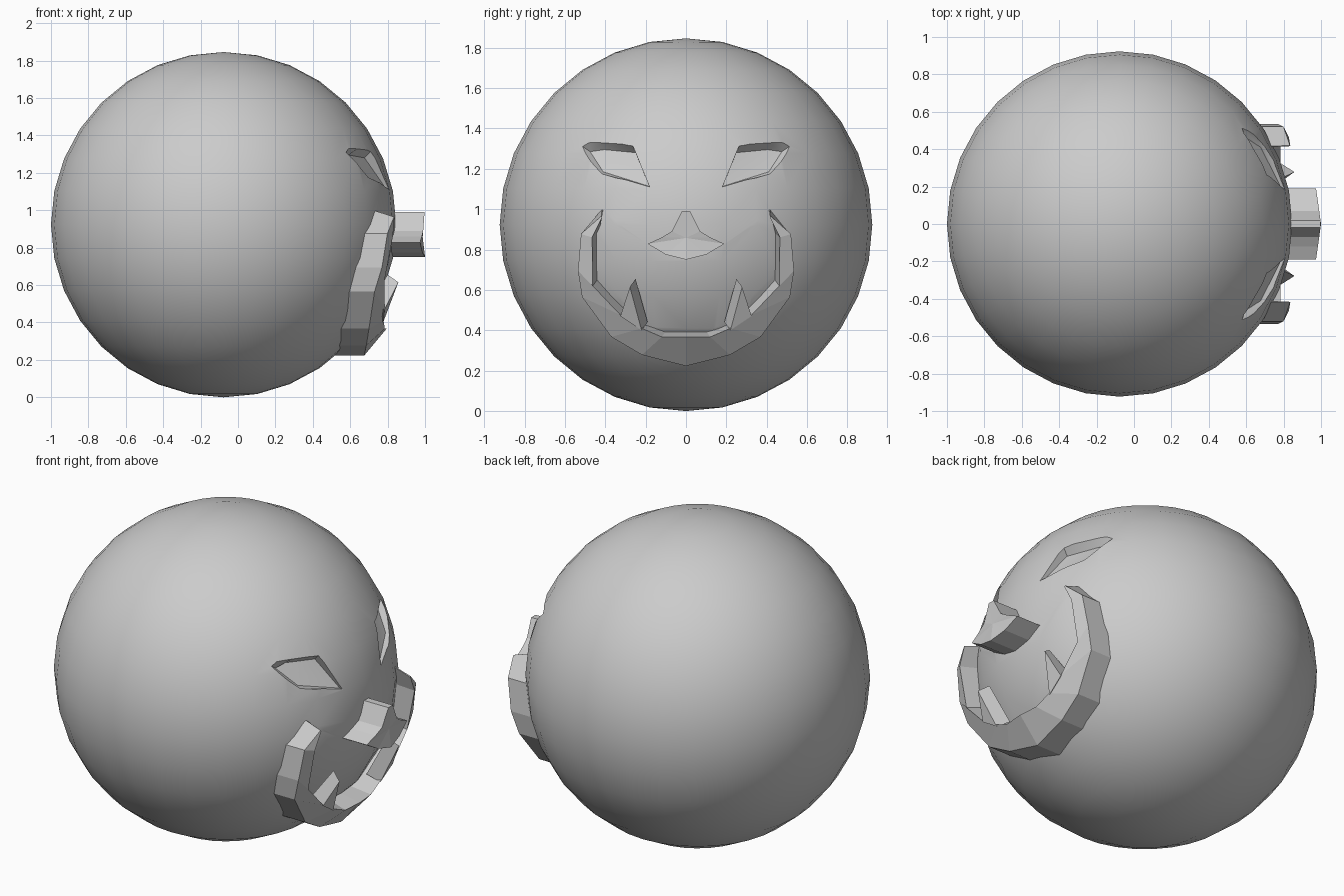
import bpy, bmesh, math
from mathutils import Vector

if "Cube" in bpy.data.objects:
    bpy.data.objects.remove(bpy.data.objects["Cube"])

R, CX, CZ = 0.923, -0.077, 0.923


def on_ball(y, z, off=0.0):
    """Point on the ball's face side (+x) at y, z, pushed along x by off."""
    return Vector((CX + math.sqrt(max(0, R * R - y * y - (z - CZ) ** 2)) + off, y, z))


def make(name, bm):
    bmesh.ops.recalc_face_normals(bm, faces=bm.faces[:])
    me = bpy.data.meshes.new(name)
    bm.to_mesh(me)
    bm.free()
    ob = bpy.data.objects.new(name, me)
    bpy.context.collection.objects.link(ob)
    return ob


def loft(name, front, back):
    """Closed solid between two matching loops, capped by fans."""
    bm = bmesh.new()
    n = len(front)
    rings = [[bm.verts.new(p) for p in loop] for loop in (front, back)]
    for i in range(n):
        j = (i + 1) % n
        bm.faces.new((rings[0][i], rings[0][j], rings[1][j], rings[1][i]))
    for ring in rings:
        c = bm.verts.new(sum((v.co for v in ring), Vector()) / n)
        for i in range(n):
            bm.faces.new((ring[i], ring[(i + 1) % n], c))
    return make(name, bm)


def both(half):
    """Mirror a half profile that starts on y = 0 into a full open path."""
    return [(-p[0],) + tuple(p[1:]) for p in half[:0:-1]] + list(half)


# Ball head
bm = bmesh.new()
bmesh.ops.create_uvsphere(bm, u_segments=32, v_segments=16, radius=R)
bmesh.ops.translate(bm, verts=bm.verts[:], vec=(CX, 0, CZ))
head = make("head", bm)

# Eye recess cutters
cutters = []
eye_out = [(.52, 1.315), (.405, 1.333), (.265, 1.318), (.18, 1.11), (.42, 1.17)]
eye_in = [(.475, 1.285, -.05), (.405, 1.295, -.07), (.25, 1.28, -.06),
          (.182, 1.113, -.015), (.41, 1.185, -.03)]
for s in (-1, 1):
    o = [on_ball(s * y, z) for y, z in eye_out]
    i = [on_ball(s * y, z, d) for y, z, d in eye_in]
    cutters.append(loft("eye_cutter", [a + (a - b) * 3 for a, b in zip(o, i)], i))

# Mouth recess cutter
lower = both([(0, .40), (.10, .40), (.20, .43), (.32, .54), (.43, .67), (.44, .88), (.412, 1.0)])
upper = [(.30, .90), (.19, .825), (.10, .78), (0, .75), (-.10, .78), (-.19, .825), (-.30, .90)]
mouth = lower + upper
cutters.append(loft("mouth_cutter", [on_ball(y, z, .3) for y, z in mouth],
                    [on_ball(y, z, -.10) for y, z in mouth]))

for c in cutters:
    c.hide_render = True
    m = head.modifiers.new("cut", 'BOOLEAN')
    m.operation, m.solver, m.object = 'DIFFERENCE', 'EXACT', c
dg = bpy.context.evaluated_depsgraph_get()
cut_mesh = bpy.data.meshes.new_from_object(head.evaluated_get(dg))
head.modifiers.clear()
head.data = cut_mesh
for c in cutters:
    bpy.data.objects.remove(c)
bpy.context.view_layer.objects.active = head
head.select_set(True)
bpy.ops.object.shade_smooth_by_angle(angle=math.radians(25))

# Jaw: horseshoe rim swept from four matching edges (y, z, offset)
edges = [
    [(0, .223, .15), (.218, .278, .14), (.37, .367, .14), (.515, .565, .13),
     (.535, .694, .13), (.52, .877, .115), (.42, .965, .09)],
    [(0, .367, .135), (.12, .367, .135), (.22, .41, .12), (.325, .476, .12),
     (.462, .62, .12), (.465, .86, .11), (.416, .96, .09)],
    [(0, .41, -.11), (.09, .41, -.11), (.19, .44, -.11), (.31, .55, -.11),
     (.425, .67, -.10), (.43, .89, -.08), (.411, .998, -.02)],
    [(0, .223, -.03), (.218, .278, -.03), (.37, .367, -.03), (.515, .565, -.03),
     (.535, .694, -.03), (.52, .877, -.03), (.416, 1.0, -.02)],
]
bm = bmesh.new()
rows = [[bm.verts.new(on_ball(*p)) for p in both(e)] for e in edges]
for k in range(4):
    a, b = rows[k], rows[(k + 1) % 4]
    for i in range(len(a) - 1):
        bm.faces.new((a[i], a[i + 1], b[i + 1], b[i]))
for end in (0, -1):
    bm.faces.new([r[end] for r in rows])
make("jaw", bm)

# Lower fangs
for s, side in ((-1, "left"), (1, "right")):
    front = [(.325, .47, .125), (.278, .615, .11), (.22, .40, .125)]
    back = [(.315, .50, .02), (.25, .655, .03), (.19, .44, .02)]
    loft("fang_" + side, [on_ball(s * y, z, d) for y, z, d in front],
         [on_ball(s * y, z, d) for y, z, d in back])

# Muzzle block
prof = [(.02, .99), (.07, .89), (.12, .86), (.19, .828), (.10, .775), (0, .75),
        (-.10, .775), (-.19, .828), (-.12, .86), (-.07, .89), (-.02, .99)]
loft("muzzle", [(1.0 - .14 * abs(y), y, z) for y, z in prof] and
     [Vector((1.0 - .14 * abs(y), y, z)) for y, z in prof],
     [Vector((.73, y, z)) for y, z in prof])
